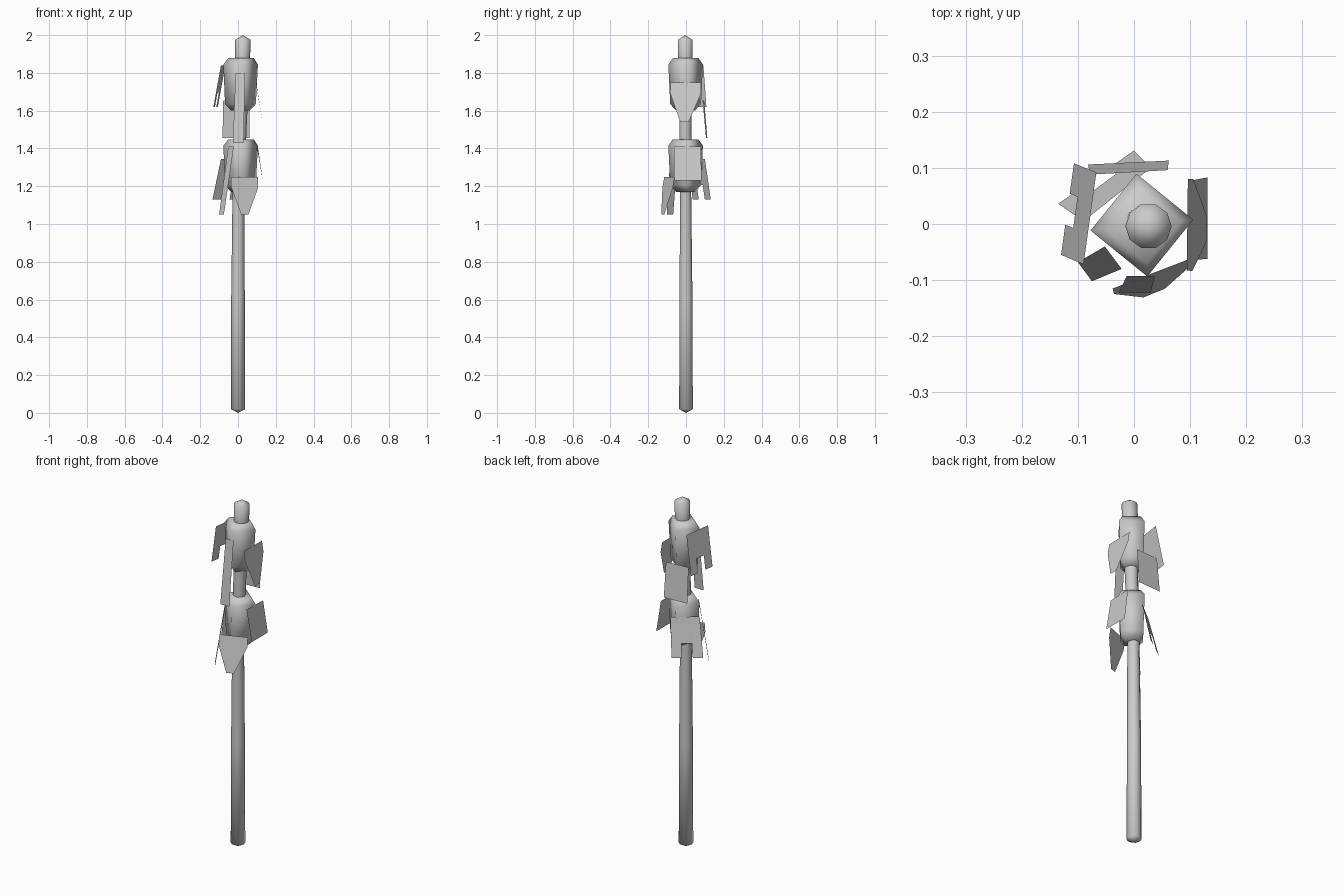
import bpy, math
from mathutils import Vector

if "Cube" in bpy.data.objects:
    bpy.data.objects.remove(bpy.data.objects["Cube"])


def make_object(name, verts, faces, smooth):
    mesh = bpy.data.meshes.new(name)
    mesh.from_pydata(verts, [], faces)
    for p in mesh.polygons:
        p.use_smooth = smooth
    obj = bpy.data.objects.new(name, mesh)
    bpy.context.collection.objects.link(obj)
    return obj


def lathe(name, sides, rings, turn=0.0, tips=None):
    """Rings are (x, y, z, radius); tips are optional end apex heights."""
    verts, faces = [], []
    for x, y, z, r in rings:
        for i in range(sides):
            a = turn + math.tau * i / sides
            verts.append((x + r * math.cos(a), y + r * math.sin(a), z))
    for k in range(len(rings) - 1):
        for i in range(sides):
            j = (i + 1) % sides
            a, b = k * sides, (k + 1) * sides
            faces.append((a + i, a + j, b + j, b + i))
    last = (len(rings) - 1) * sides
    if tips:
        lo, hi = len(verts), len(verts) + 1
        verts.append((rings[0][0], rings[0][1], tips[0]))
        verts.append((rings[-1][0], rings[-1][1], tips[1]))
        for i in range(sides):
            j = (i + 1) % sides
            faces.append((lo, j, i))
            faces.append((hi, last + i, last + j))
    else:
        faces.append(tuple(range(sides))[::-1])
        faces.append(tuple(range(last, last + sides)))
    return make_object(name, verts, faces, True)


# Slightly leaning pole with shallow pointed ends
lathe("pole", 10, [(0, 0, 0.02, 0.038), (0, 0, 0.6, 0.036), (0.002, -0.002, 1.17, 0.031),
                   (0.012, -0.003, 1.5, 0.033), (0.024, -0.003, 1.88, 0.04),
                   (0.026, -0.004, 1.975, 0.041)], tips=(0.0, 2.0))

# Four-sided cloth wraps around the pole
for name, z0 in (("upper_wrap", 1.6), ("lower_wrap", 1.17)):
    lathe(name, 4, [(0.013, -0.002, z0, 0.05), (0.013, -0.002, z0 + 0.035, 0.082),
                    (0.014, -0.002, z0 + 0.245, 0.092), (0.016, -0.002, z0 + 0.278, 0.068)],
          turn=math.radians(6))

# Cloth tag outlines: u runs along the edge, v runs from top (0) to bottom (1)
PLAIN = [(0, 0), (0, 1), (1, 1), (1, 0)]
POINTED = [(0, 0), (0, 0.28), (0.33, 1), (0.6, 1), (1, 0.28), (1, 0)]
SWALLOW = [(0, 0), (0, 1), (0.33, 1), (0.33, 0.65), (0.67, 0.65), (0.67, 1), (1, 1), (1, 0)]


def tag(name, outline, top_a, top_b, low_a, low_b, z_top, z_low):
    ta, tb = Vector((*top_a, z_top)), Vector((*top_b, z_top))
    la, lb = Vector((*low_a, z_low)), Vector((*low_b, z_low))
    verts = [ta.lerp(tb, u).lerp(la.lerp(lb, u), v) for u, v in outline]
    if outline is SWALLOW:
        faces = [(0, 1, 2, 3), (0, 3, 4, 7), (7, 4, 5, 6)]
    else:
        faces = [tuple(range(len(verts)))]
    make_object(name, verts, faces, False)


# Tags on the upper wrap
tag("upper_front_strip", PLAIN, (-0.013, -0.093), (0.037, -0.093),
    (-0.027, -0.122), (0.03, -0.122), 1.80, 1.43)
tag("upper_right_tag", POINTED, (0.094, -0.083), (0.096, 0.08),
    (0.13, -0.085), (0.13, 0.08), 1.75, 1.54)
tag("upper_back_tag", PLAIN, (0.06, 0.096), (-0.078, 0.088),
    (0.062, 0.113), (-0.082, 0.106), 1.655, 1.455)
tag("upper_left_tag", SWALLOW, (-0.067, 0.092), (-0.09, -0.072),
    (-0.107, 0.108), (-0.13, -0.055), 1.84, 1.62)

# Tags on the lower wrap
tag("lower_left_strip", PLAIN, (-0.052, -0.04), (-0.022, -0.08),
    (-0.1, -0.068), (-0.075, -0.102), 1.41, 1.05)
tag("lower_front_tag", POINTED, (-0.038, -0.115), (0.105, -0.06),
    (-0.03, -0.15), (0.112, -0.092), 1.25, 1.05)
tag("lower_right_tag", PLAIN, (0.1, -0.065), (0.105, 0.078),
    (0.131, -0.062), (0.131, 0.083), 1.41, 1.23)
tag("lower_back_tag", SWALLOW, (0.03, 0.1), (-0.09, 0.005),
    (0.0, 0.131), (-0.135, 0.036), 1.345, 1.13)
